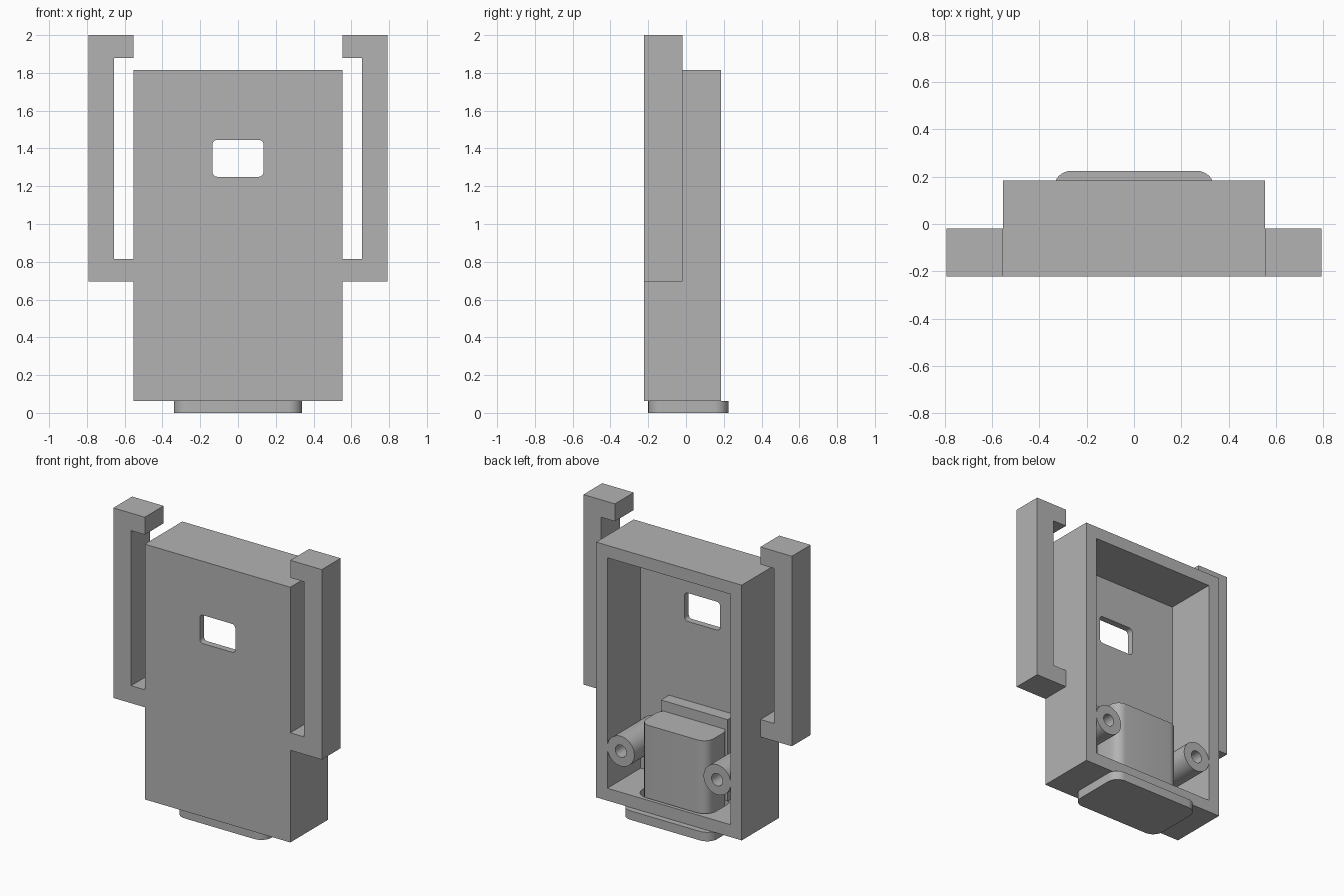
import bpy, bmesh
from math import sin, cos, pi
from mathutils import Vector

if "Cube" in bpy.data.objects:
    bpy.data.objects.remove(bpy.data.objects["Cube"], do_unlink=True)

grey = bpy.data.materials.new("plain_grey")
grey.use_nodes = True
colour = (0.45, 0.45, 0.45, 1)
grey.diffuse_color = colour
grey.node_tree.nodes["Principled BSDF"].inputs["Base Color"].default_value = colour


def extrude(name, outline, start, end, axis):
    """Solid made by extruding a 2D outline along y or z."""
    place = (lambda a, b, c: (a, c, b)) if axis == "y" else (lambda a, b, c: (a, b, c))
    bm = bmesh.new()
    face = bm.faces.new([bm.verts.new(place(a, b, start)) for a, b in outline])
    ext = bmesh.ops.extrude_face_region(bm, geom=[face])
    verts = [v for v in ext["geom"] if isinstance(v, bmesh.types.BMVert)]
    bmesh.ops.translate(bm, verts=verts, vec=Vector(place(0, 0, end - start)))
    bmesh.ops.recalc_face_normals(bm, faces=bm.faces)
    mesh = bpy.data.meshes.new(name)
    bm.to_mesh(mesh)
    bm.free()
    mesh.materials.append(grey)
    obj = bpy.data.objects.new(name, mesh)
    bpy.context.collection.objects.link(obj)
    return obj


def rectangle(a0, a1, b0, b1, radius=0, steps=8):
    if not radius:
        return [(a0, b0), (a1, b0), (a1, b1), (a0, b1)]
    corners = [(a1 - radius, b1 - radius), (a0 + radius, b1 - radius),
               (a0 + radius, b0 + radius), (a1 - radius, b0 + radius)]
    return [(a + radius * cos(t), b + radius * sin(t))
            for i, (a, b) in enumerate(corners)
            for t in [(i + k / steps) * pi / 2 for k in range(steps + 1)]]


def circle(a, b, radius, sides=40):
    return [(a + radius * cos(2 * pi * i / sides), b + radius * sin(2 * pi * i / sides))
            for i in range(sides)]


def apply_modifiers(obj):
    bpy.context.view_layer.update()
    evaluated = obj.evaluated_get(bpy.context.evaluated_depsgraph_get())
    mesh = bpy.data.meshes.new_from_object(evaluated)
    obj.modifiers.clear()
    obj.data = mesh


def cut(obj, cutter):
    mod = obj.modifiers.new("cut", "BOOLEAN")
    mod.operation, mod.solver, mod.object = "DIFFERENCE", "EXACT", cutter
    apply_modifiers(obj)
    bpy.data.objects.remove(cutter, do_unlink=True)


def mirror_x(obj):
    obj.modifiers.new("mirror", "MIRROR")
    apply_modifiers(obj)


# Main dimensions
W, FRONT, BACK, BOTTOM, TOP = 0.553, -0.222, 0.185, 0.062, 1.815
WALL, INNER = 0.085, -0.177

# Tray-like case, open at the back
case = extrude("case", rectangle(-W, W, BOTTOM, TOP), FRONT, BACK, "y")
cut(case, extrude("cavity_cutter", rectangle(-W + WALL, W - WALL, BOTTOM + WALL, TOP - WALL),
                  INNER, BACK + 0.1, "y"))
cut(case, extrude("window_cutter", rectangle(-0.135, 0.135, 1.25, 1.445, 0.025),
                  FRONT - 0.1, INNER + 0.1, "y"))
cut(case, extrude("button_hole_cutter", rectangle(-0.28, 0.28, -0.13, 0.16, 0.09),
                  BOTTOM - 0.05, BOTTOM + WALL + 0.05, "z"))

# Bracket arms on both sides
arm = [(W, 0.695), (0.792, 0.695), (0.792, 2), (W, 2),
       (W, 1.88), (0.657, 1.88), (0.657, 0.815), (W, 0.815)]
arms = extrude("side_arms", arm, FRONT, -0.018, "y")
mirror_x(arms)

# Screw posts with blind holes
posts = extrude("screw_posts", circle(0.366, 0.429, 0.103), INNER, BACK, "y")
cut(posts, extrude("screw_hole_cutter", circle(0.366, 0.429, 0.042), INNER + 0.02, BACK + 0.1, "y"))
mirror_x(posts)

# Backing block against the front wall
backing = extrude("backing_block", rectangle(-0.253, 0.253, BOTTOM + WALL, 0.706), INNER, -0.09, "y")

# Push button: shaft inside the case, flange below it
shaft = extrude("button_shaft", rectangle(-0.255, 0.255, -0.108, 0.137, 0.07), 0.05, 0.635, "z")
flange = extrude("button_flange", rectangle(-0.34, 0.34, -0.2, 0.225, 0.075), 0, BOTTOM, "z")

# Smooth the round parts, keep the edges sharp
bpy.ops.object.select_all(action="DESELECT")
for obj in (case, arms, posts, backing, shaft, flange):
    obj.select_set(True)
bpy.context.view_layer.objects.active = case
bpy.ops.object.shade_smooth_by_angle()
